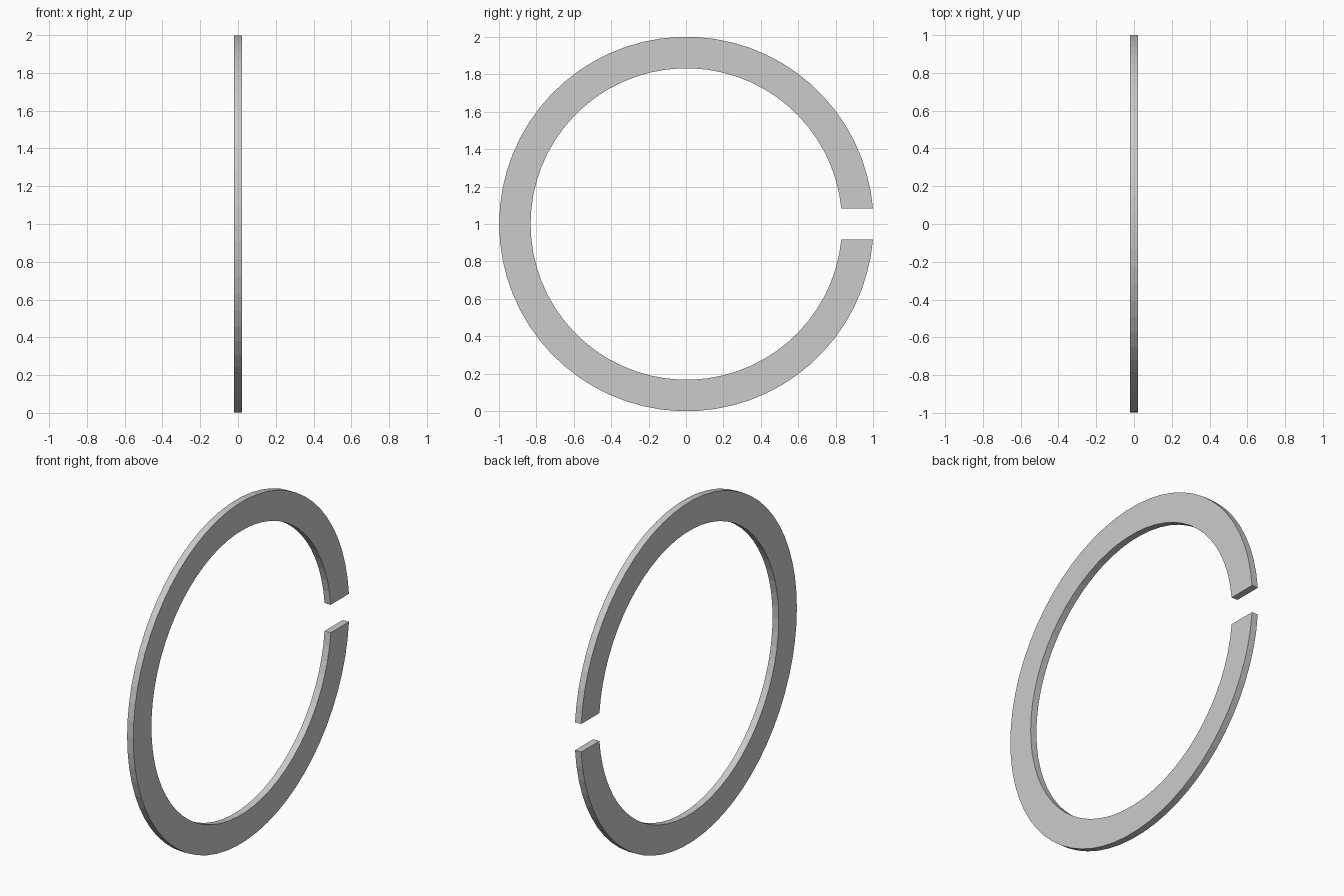
import bpy, bmesh, math

if "Cube" in bpy.data.objects:
    bpy.data.objects.remove(bpy.data.objects["Cube"])

OUTER, INNER = 1.0, 0.832    # ring radii
HALF_GAP = 0.082             # half the height of the slot
HALF_T = 0.02                # half the thickness along x
STEPS = 64
CENTRE_Y, CENTRE_Z = 0.002, 1.0


def arc(radius):
    """Points round the ring, starting and ending on the flat slot faces."""
    start = math.asin(HALF_GAP / radius)
    sweep = 2 * math.pi - 2 * start
    angles = [start + sweep * i / STEPS for i in range(STEPS + 1)]
    return [(CENTRE_Y + radius * math.cos(a), CENTRE_Z + radius * math.sin(a)) for a in angles]


# Split ring: a flat C-shaped band, extruded along x
bm = bmesh.new()
outer = [bm.verts.new((-HALF_T, y, z)) for y, z in arc(OUTER)]
inner = [bm.verts.new((-HALF_T, y, z)) for y, z in arc(INNER)]
for i in range(STEPS):
    bm.faces.new((outer[i], outer[i + 1], inner[i + 1], inner[i]))
result = bmesh.ops.extrude_face_region(bm, geom=bm.faces[:], use_keep_orig=True)
moved = [g for g in result["geom"] if isinstance(g, bmesh.types.BMVert)]
bmesh.ops.translate(bm, verts=moved, vec=(2 * HALF_T, 0, 0))
bmesh.ops.recalc_face_normals(bm, faces=bm.faces[:])

mesh = bpy.data.meshes.new("split_ring")
bm.to_mesh(mesh)
bm.free()
ring = bpy.data.objects.new("split_ring", mesh)
bpy.context.collection.objects.link(ring)
